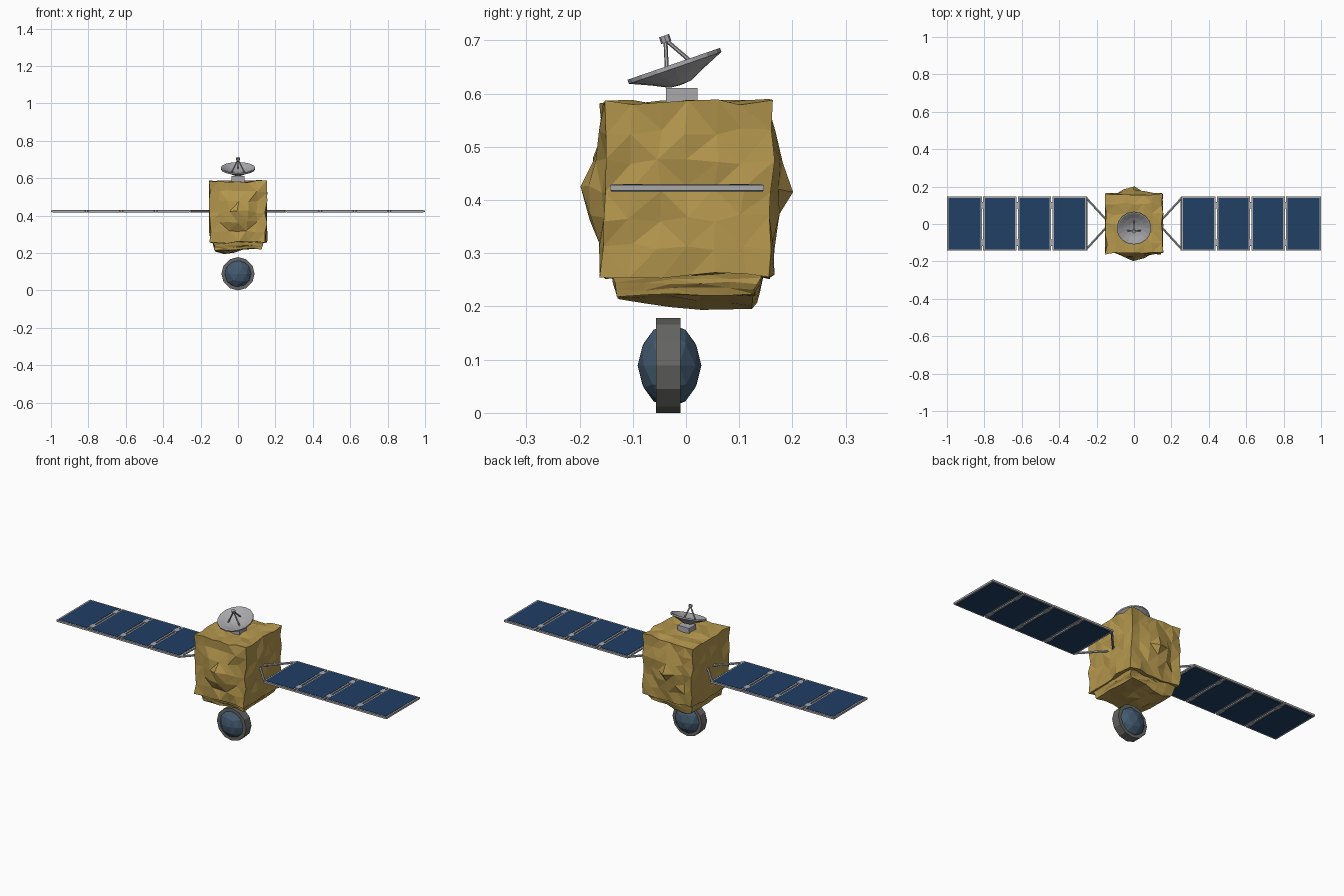
import bpy, bmesh, math, random
from mathutils import Vector, Matrix

if "Cube" in bpy.data.objects:
    bpy.data.objects.remove(bpy.data.objects["Cube"])

random.seed(4)

def mat(name, rgb):
    m = bpy.data.materials.new(name)
    m.diffuse_color = (*rgb, 1)
    m.use_nodes = True
    m.node_tree.nodes["Principled BSDF"].inputs["Base Color"].default_value = m.diffuse_color
    return m

GOLD = mat("gold foil", (0.46, 0.31, 0.075))
BLUE = mat("solar blue", (0.014, 0.05, 0.13))
GREY = mat("light grey metal", (0.40, 0.40, 0.42))
DARK = mat("dark grey housing", (0.13, 0.13, 0.125))
LENS = mat("lens blue grey", (0.055, 0.10, 0.155))

def finish(name, bm, m):
    bmesh.ops.recalc_face_normals(bm, faces=bm.faces)
    me = bpy.data.meshes.new(name)
    bm.to_mesh(me)
    bm.free()
    me.materials.append(m)
    ob = bpy.data.objects.new(name, me)
    bpy.context.collection.objects.link(ob)
    return ob

def add_box(bm, lo, hi):
    lo, hi = Vector(lo), Vector(hi)
    mx = Matrix.Translation((lo + hi) / 2) @ Matrix.Diagonal((*(hi - lo), 1))
    return bmesh.ops.create_cube(bm, size=1, matrix=mx)["verts"]

def add_rod(bm, a, b, r, sides=6):
    a, b = Vector(a), Vector(b)
    mx = Matrix.Translation((a + b) / 2) @ (b - a).to_track_quat('Z', 'Y').to_matrix().to_4x4()
    bmesh.ops.create_cone(bm, cap_ends=True, segments=sides, radius1=r, radius2=r,
                          depth=(b - a).length, matrix=mx)

def add_lathe(bm, profile, mx, sides):
    vs = [bm.verts.new((r, 0, z)) for r, z in profile]
    es = [bm.edges.new(p) for p in zip(vs, vs[1:])]
    bmesh.ops.spin(bm, geom=vs + es, axis=(0, 0, 1), cent=(0, 0, 0),
                   angle=2 * math.pi, steps=sides)
    bmesh.ops.remove_doubles(bm, verts=bm.verts, dist=1e-5)
    bm.transform(mx)

def foil_box(lo, hi, cuts):
    bm = bmesh.new()
    add_box(bm, lo, hi)
    bmesh.ops.subdivide_edges(bm, edges=bm.edges[:], cuts=cuts, use_grid_fill=True)
    return bm

def crumple(bm, amount):
    for v in bm.verts:
        v.co += Vector([random.uniform(-amount, amount) for _ in range(3)])
    bmesh.ops.triangulate(bm, faces=bm.faces[:], quad_method='SHORT_EDGE')

# Main body: crumpled foil box with pyramid bulges on front and back
bm = foil_box((-0.15, -0.157, 0.258), (0.15, 0.160, 0.583), 5)
for v in bm.verts:
    x, y, z = v.co
    if abs(y) > 0.15:
        bulge = max(0, 1 - max(abs(x) / 0.10, abs(z - 0.425) / 0.11))
        v.co.y += math.copysign(0.038 * bulge, y)
crumple(bm, 0.007)
finish("foil_body", bm, GOLD)

# Sagging foil under the body, lowest towards the left and back
bm = foil_box((-0.14, -0.145, 0.20), (0.142, 0.147, 0.275), 4)
for v in bm.verts:
    x, y, z = v.co
    low = (0.275 - z) / 0.075
    v.co.x *= 1 - 0.14 * low
    v.co.y *= 1 - 0.13 * low
    sag = max(0, 1 - abs(x + 0.085) / 0.10) * (0.010 + 0.10 * (y + 0.145))
    v.co.z += low * (0.022 - min(sag, 0.028))
crumple(bm, 0.004)
finish("foil_underside", bm, GOLD)

# Solar wings: framed panels, blue cells on both faces, hinges and yoke
PANELS = [(0.252, 0.437), (0.444, 0.621), (0.628, 0.806), (0.813, 1.0)]
Y0, Y1, ZC = -0.143, 0.147, 0.423
for side, s in (("right", 1), ("left", -1)):
    frame, cells, yoke = bmesh.new(), bmesh.new(), bmesh.new()
    for i, (a, b) in enumerate(PANELS):
        add_box(frame, (a, Y0, ZC - 0.005), (b, Y1, ZC + 0.005))
        add_box(cells, (a + 0.009, Y0 + 0.008, ZC - 0.0065), (b - 0.009, Y1 - 0.008, ZC + 0.0065))
        if i:
            for y in (-0.10, 0.10):
                add_box(frame, (a - 0.016, y - 0.018, ZC - 0.007), (a + 0.009, y + 0.018, ZC + 0.007))
    for y in (Y0 + 0.006, Y1 - 0.006):
        add_rod(yoke, (0.14, 0.002 + 0.08 * y, ZC), (0.257, y, ZC), 0.0065)
    add_rod(yoke, (0.255, Y0 + 0.002, ZC), (0.255, Y1 - 0.002, ZC), 0.0065)
    for name, b, m in (("panel_frames", frame, GREY), ("solar_cells", cells, BLUE), ("wing_yoke", yoke, GREY)):
        b.transform(Matrix.Diagonal((s, 1, 1, 1)))
        finish(side + "_" + name, b, m)

# Antenna pedestal
bm = bmesh.new()
add_box(bm, (-0.035, -0.038, 0.57), (0.035, 0.022, 0.611))
finish("antenna_pedestal", bm, GREY)

# Tilted dish
tilt = Matrix.Translation((0, -0.023, 0.656)) @ Matrix.Rotation(math.radians(19), 4, 'X')
bm = bmesh.new()
add_lathe(bm, [(0, -0.042), (0.022, -0.040), (0.055, -0.024), (0.092, -0.008), (0.092, 0.0),
               (0.086, 0.0), (0.055, -0.014), (0.025, -0.023), (0, -0.025)], tilt, 16)
finish("antenna_dish", bm, GREY)

# Feed horn on a tripod
bm = bmesh.new()
for k in range(3):
    t = math.radians(90 + 120 * k)
    add_rod(bm, (0.04 * math.cos(t), 0.04 * math.sin(t), -0.020), (0, 0, 0.048), 0.0038)
add_rod(bm, (0, 0, 0.043), (0, 0, 0.056), 0.010, 8)
bm.transform(tilt)
finish("antenna_feed", bm, GREY)

# Round sensor hanging below: housing ring around a faceted lens
facing = Matrix.Translation((0, -0.033, 0.089)) @ Matrix.Rotation(math.pi / 2, 4, 'X')
bm = bmesh.new()
add_lathe(bm, [(0.089, -0.023), (0.089, 0.023), (0.070, 0.023), (0.070, -0.023), (0.089, -0.023)], facing, 12)
finish("sensor_housing", bm, DARK)
bm = bmesh.new()
bmesh.ops.create_icosphere(bm, subdivisions=2, radius=1)
bm.transform(Matrix.Translation((0, -0.031, 0.089)) @ Matrix.Diagonal((0.079, 0.060, 0.079, 1)))
finish("sensor_lens", bm, LENS)
